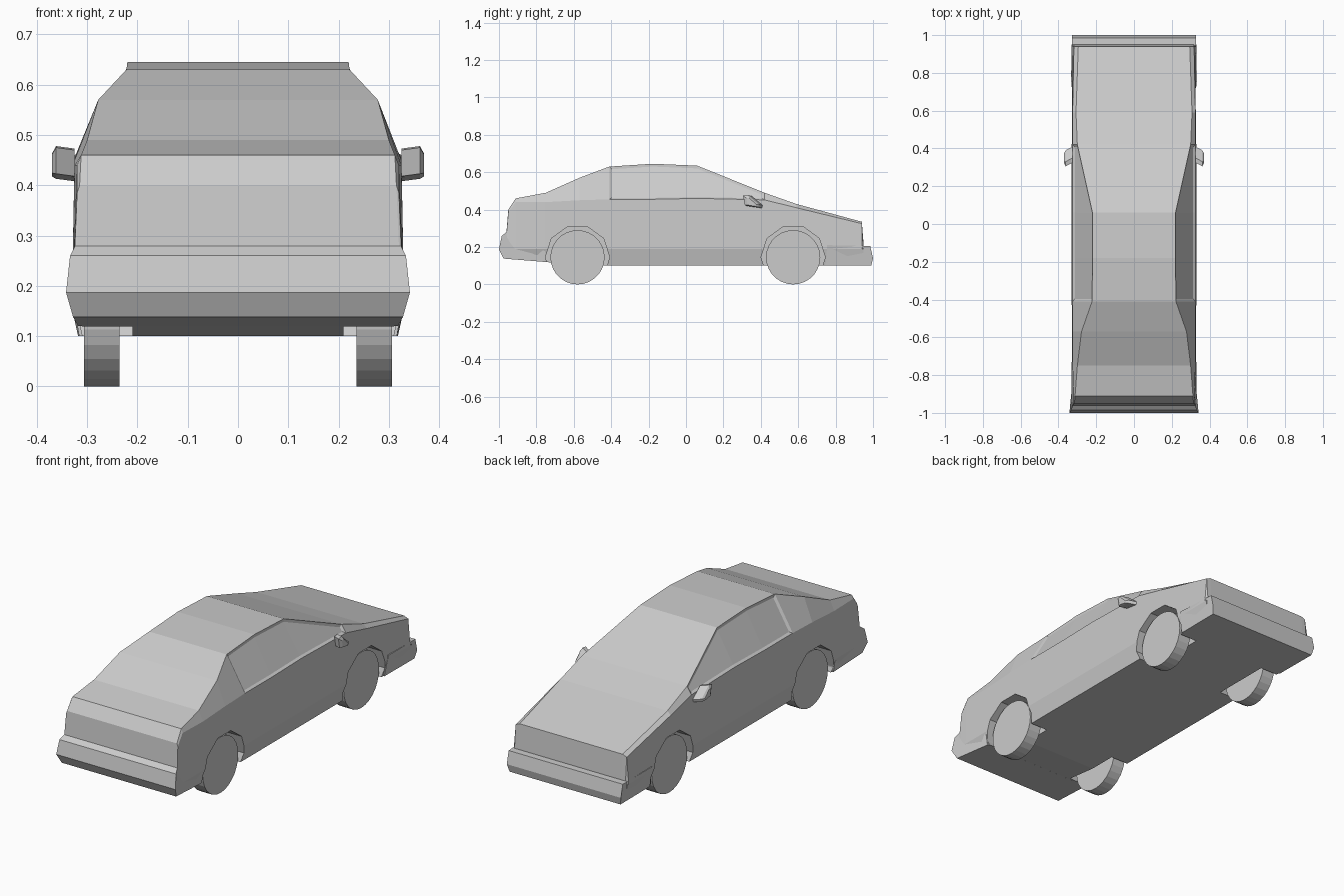
import bpy, bmesh
from math import pi
from mathutils import Matrix

if "Cube" in bpy.data.objects:
    bpy.data.objects.remove(bpy.data.objects["Cube"])


def finish(name, bm):
    bmesh.ops.recalc_face_normals(bm, faces=bm.faces)
    mesh = bpy.data.meshes.new(name)
    bm.to_mesh(mesh)
    bm.free()
    obj = bpy.data.objects.new(name, mesh)
    bpy.context.collection.objects.link(obj)
    return obj


def loft(name, rings, window=None):
    """Join closed rings of equal length and cap both ends."""
    bm = bmesh.new()
    rows = [[bm.verts.new(p) for p in r] for r in rings]
    n = len(rows[0])
    for a, b in zip(rows, rows[1:]):
        for i in range(n):
            j = (i + 1) % n
            bm.faces.new((a[i], a[j], b[j], b[i]))
    bm.faces.new(rows[0])
    bm.faces.new(rows[-1])
    bmesh.ops.recalc_face_normals(bm, faces=bm.faces)
    if window:
        window(bm)
    return finish(name, bm)


def side_prism(name, profile):
    """Side profile of (y, z, half width) spanning both sides."""
    return loft(name, [[(s * x, y, z) for y, z, x in profile] for s in (-1, 1)])


def cylinder(name, x0, x1, y, z, r, sides, turn=0):
    bm = bmesh.new()
    m = (Matrix.Translation(((x0 + x1) / 2, y, z)) @ Matrix.Rotation(pi / 2, 4, 'Y')
         @ Matrix.Rotation(turn, 4, 'Z'))
    bmesh.ops.create_cone(bm, cap_ends=True, segments=sides, radius1=r, radius2=r,
                          depth=abs(x1 - x0), matrix=m)
    return finish(name, bm)


# Body stations: y, floor z, belt x, belt z, top x, top z
stations = [
    (-0.96, 0.14, 0.325, 0.265, 0.320, 0.28),
    (-0.95, 0.14, 0.320, 0.385, 0.315, 0.40),
    (-0.91, 0.135, 0.320, 0.44, 0.312, 0.46),
    (-0.75, 0.12, 0.325, 0.44, 0.300, 0.49),
    (-0.57, 0.10, 0.325, 0.45, 0.278, 0.57),
    (-0.41, 0.10, 0.325, 0.455, 0.222, 0.63),
    (-0.18, 0.10, 0.325, 0.455, 0.220, 0.645),
    (0.06, 0.10, 0.325, 0.46, 0.220, 0.635),
    (0.42, 0.10, 0.325, 0.452, 0.300, 0.49),
    (0.59, 0.10, 0.325, 0.41, 0.307, 0.43),
    (0.94, 0.10, 0.318, 0.325, 0.295, 0.335),
    (0.95, 0.10, 0.318, 0.20, 0.295, 0.21),
]
rings = []
for y, zf, xb, zb, xt, zt in stations:
    half = [(0.31, zf), (0.33, 0.19), (xb, zb), (xt, zt)]
    rings.append([(x, y, z) for x, z in half] + [(-x, y, z) for x, z in reversed(half)])


def recess_windows(bm):
    # Side glass between belt line and roof edge
    for s in (-1, 1):
        glass = [f for f in bm.faces if all(
            v.co.z > 0.44 and -0.42 < v.co.y < 0.43 and v.co.x * s > 0.1 for v in f.verts)]
        bmesh.ops.inset_region(bm, faces=glass, thickness=0.013, depth=-0.007,
                               use_even_offset=True)


body = loft("car_body", rings, recess_windows)

# Wheels and wheel arches
for end, y in (("front", -0.58), ("rear", 0.573)):
    for side, s in (("right", 1), ("left", -1)):
        cutter = cylinder("arch_cutter", s * 0.21, s * 0.40, y, 0.145, 0.172, 10)
        cutter.hide_render = True
        mod = body.modifiers.new("arch", 'BOOLEAN')
        mod.operation = 'DIFFERENCE'
        mod.solver = 'EXACT'
        mod.object = cutter
        bpy.context.view_layer.objects.active = body
        bpy.ops.object.modifier_apply(modifier=mod.name)
        bpy.data.objects.remove(cutter)
        cylinder(f"{end}_{side}_wheel", s * 0.236, s * 0.306, y, 0.145, 0.145, 28)

# Bumpers wrapping towards the wheels
side_prism("front_bumper", [(-0.75, 0.175, 0.328), (-0.955, 0.283, 0.322), (-0.985, 0.26, 0.334),
                            (-1.0, 0.187, 0.342), (-0.975, 0.138, 0.328), (-0.752, 0.12, 0.318)])
side_prism("rear_bumper", [(0.755, 0.21, 0.334), (0.985, 0.205, 0.327), (1.0, 0.14, 0.327),
                           (0.99, 0.10, 0.318), (0.746, 0.10, 0.316)])

# Door mirrors with stalks
housing = [(0.305, 0.472), (0.33, 0.475), (0.39, 0.425), (0.385, 0.41), (0.315, 0.42)]
stalk = [(0.345, 0.44), (0.375, 0.432), (0.375, 0.415), (0.345, 0.415)]
for side, s in (("right", 1), ("left", -1)):
    loft(f"{side}_mirror", [[(s * 0.325, y + 0.02, z - 0.002) for y, z in housing],
                            [(s * 0.362, y, z + 0.003) for y, z in housing],
                            [(s * 0.37, 0.35 + (y - 0.35) * 0.6, 0.435 + (z - 0.435) * 0.7)
                             for y, z in housing]])
    loft(f"{side}_mirror_stalk", [[(s * x, y, z) for y, z in stalk] for x in (0.30, 0.33)])
